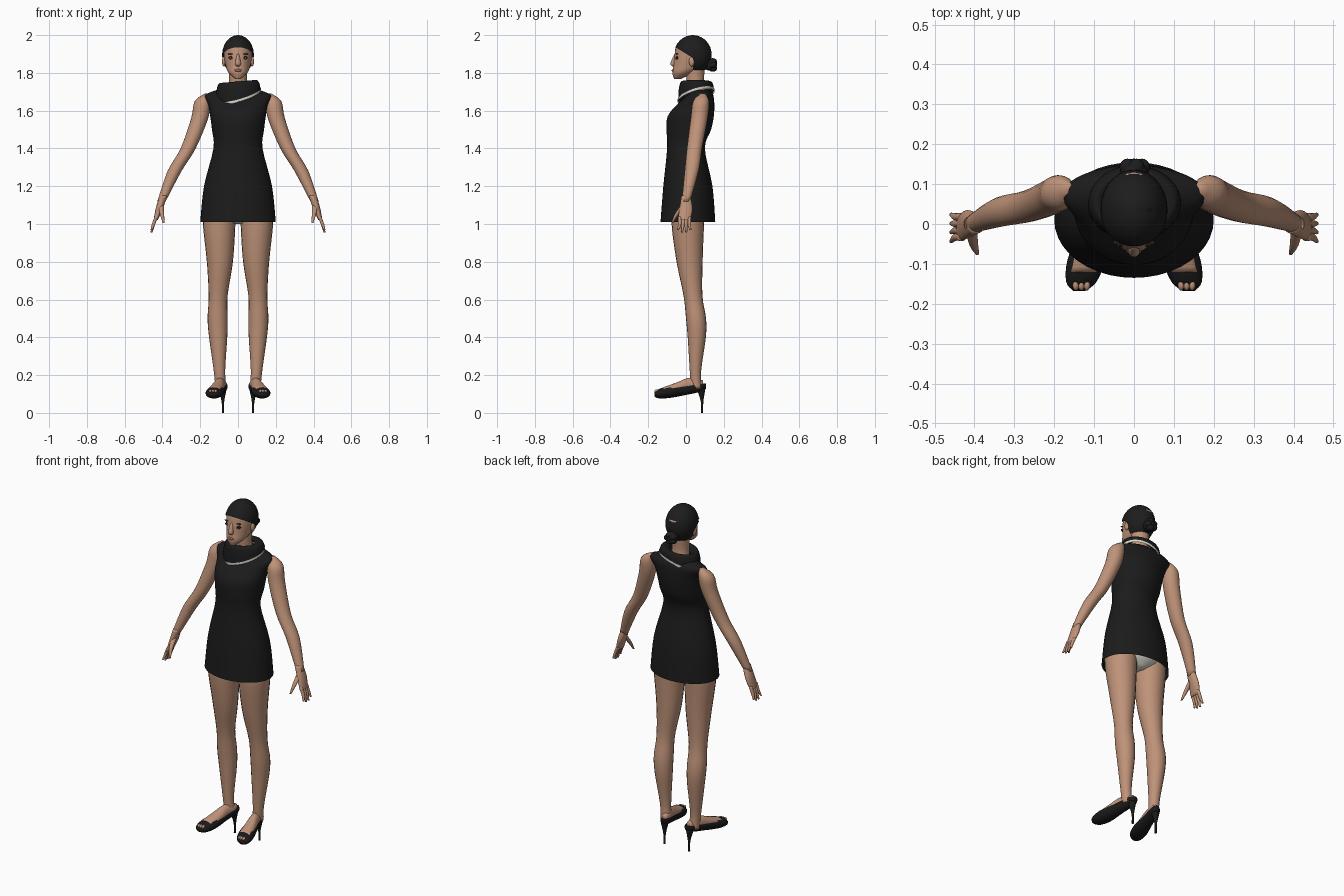
import bpy, bmesh
from math import sin, cos, pi, radians
from mathutils import Vector

cube = bpy.data.objects.get("Cube")
if cube:
    bpy.data.objects.remove(cube, do_unlink=True)


def material(name, red, green, blue):
    mat = bpy.data.materials.new(name)
    mat.diffuse_color = (red, green, blue, 1)
    mat.use_nodes = True
    shader = mat.node_tree.nodes["Principled BSDF"]
    shader.inputs["Base Color"].default_value = mat.diffuse_color
    return mat


SKIN = material("warm_skin", .52, .29, .19)
CLOTH = material("black_cloth", .011, .011, .011)
HAIR = material("black_hair", .013, .012, .012)
LEATHER = material("black_leather", .01, .01, .01)
WHITE = material("off_white", .68, .68, .6)
LIPS = material("lip_brown", .34, .13, .1)
DARK = material("eye_dark", .02, .01, .01)


def finish(name, bm, mat):
    bmesh.ops.recalc_face_normals(bm, faces=bm.faces)
    for face in bm.faces:
        face.smooth = True
    mesh = bpy.data.meshes.new(name)
    bm.to_mesh(mesh)
    bm.free()
    mesh.materials.append(mat)
    bpy.context.collection.objects.link(bpy.data.objects.new(name, mesh))


def skin_rows(rows, closed=True, capped=()):
    """Join rows of points with quads; capped lists the rows to fill."""
    bm = bmesh.new()
    grid = [[bm.verts.new(point) for point in row] for row in rows]
    count = len(grid[0])
    for low, high in zip(grid, grid[1:]):
        for i in range(count if closed else count - 1):
            j = (i + 1) % count
            bm.faces.new((low[i], low[j], high[j], high[i]))
    for index in capped:
        bm.faces.new(grid[index])
    return bm


def smooth_rings(rings, steps=4):
    """Catmull-Rom interpolation between the given rings."""
    padded = [rings[0], *rings, rings[-1]]
    result = []
    for group in zip(padded, padded[1:], padded[2:], padded[3:]):
        for k in range(steps):
            t = k / steps
            result.append([b + t / 2 * (c - a + t * (2*a - 5*b + 4*c - d + t * (3*(b - c) + d - a)))
                           for a, b, c, d in zip(*group)])
    return result + [rings[-1]]


def loft(rings, axis="Z", side=1, segments=28, capped=(0, -1)):
    """Rings are (position on axis, two centres, two radii)."""
    rows = []
    for along, centre_u, centre_v, radius_u, radius_v in smooth_rings(rings):
        row = []
        for i in range(segments):
            angle = 2 * pi * i / segments
            u = side * (centre_u + radius_u * cos(angle))
            v = centre_v + radius_v * sin(angle)
            row.append((u, v, along) if axis == "Z" else (u, along, v))
        rows.append(row)
    return skin_rows(rows, capped=capped)


def torso_part(name, mat, rings, **options):
    """Centred part; rings are (z, y, half width, half depth)."""
    finish(name, loft([(z, 0, y, wide, deep) for z, y, wide, deep in rings], **options), mat)


def limb(name, mat, rings, side=1):
    """Round part; rings are (z, x, y, radius)."""
    finish(name, loft([(z, x, y, r, r) for z, x, y, r in rings], side=side, segments=20), mat)


def foot_part(rings, lift=0, side=1):
    """Part along the splayed, sloping foot; rings are (y, half width, half height)."""
    return loft([(y, .1 - .22 * y, .126 + .17 * y + lift, wide, high) for y, wide, high in rings],
                axis="Y", side=side)


def ellipsoid(centre, radii, segments=16):
    bm = bmesh.new()
    bmesh.ops.create_uvsphere(bm, u_segments=segments, v_segments=segments // 2, radius=1)
    for vert in bm.verts:
        vert.co = Vector(c + r * k for c, r, k in zip(centre, radii, vert.co))
    return bm


def cut(bm, point, normal):
    bmesh.ops.bisect_plane(bm, geom=bm.verts[:] + bm.edges[:] + bm.faces[:],
                           plane_co=point, plane_no=normal)


def drop_faces(bm, rule):
    doomed = [face for face in bm.faces if rule(face.calc_center_median())]
    bmesh.ops.delete(bm, geom=doomed, context="FACES")


# Dress, open at the hem
torso_part("dress", CLOTH, [
    (1.01, .01, .2, .145), (1.2, .01, .18, .13), (1.4, 0, .13, .1), (1.5, .015, .138, .118),
    (1.57, .025, .147, .122), (1.63, .05, .157, .1), (1.68, .075, .178, .07), (1.71, .08, .11, .05)],
    segments=40, capped=[-1])


# Cowl collar with a slanted lower edge, rolling inwards at the rim
def collar_point(angle, t, grow=1, lift=0):
    edge = 1.68 + .043 * cos(angle - radians(40))
    rim = 1.755 + .008 * cos(angle)
    radius = grow * (.118 - .055 * t * t)
    return (radius * cos(angle), .053 + .8 * radius * sin(angle),
            edge + (rim - edge) * sin(.75 * pi * t) + lift)


turn = [2 * pi * i / 40 for i in range(40)]
finish("collar", skin_rows([[collar_point(a, k / 8) for a in turn] for k in range(9)]), CLOTH)
span = [radians(7.3 * i) for i in range(-20, 21)]
finish("collar_trim", skin_rows([[collar_point(a, 0, 1.03, lift) for a in span]
                                 for lift in (-.007, .007)], closed=False), WHITE)

# Underwear, neck and head
torso_part("underwear", WHITE, [(1, .02, .03, .05), (1.06, .02, .14, .1), (1.2, .01, .15, .1)])
torso_part("neck", SKIN, [(1.66, .07, .07, .05), (1.74, .05, .048, .046), (1.83, .05, .05, .05)])
torso_part("head", SKIN, [
    (1.768, -.045, .015, .018), (1.8, -.015, .05, .057), (1.84, .02, .066, .087),
    (1.9, .035, .075, .095), (1.95, .037, .066, .083), (1.99, .037, .01, .01)])

# Face
limb("nose", SKIN, [(1.835, 0, -.06, .01), (1.85, 0, -.068, .015), (1.9, 0, -.055, .006)])
finish("lips", ellipsoid((0, -.067, 1.813), (.02, .009, .008)), LIPS)
for side, tag in ((1, "left_"), (-1, "right_")):
    for part, mat, (x, y, z), radii in (
            ("eyelashes", DARK, (.034, -.047, 1.88), (.017, .008, .009)),
            ("eye", WHITE, (.034, -.05, 1.878), (.011, .007, .005)),
            ("iris", DARK, (.034, -.053, 1.878), (.005, .005, .005)),
            ("eyebrow", DARK, (.036, -.047, 1.9), (.018, .007, .003)),
            ("ear", SKIN, (.075, .03, 1.86), (.01, .015, .026))):
        finish(tag + part, ellipsoid((side * x, y, z), radii), mat)

# Hair cap trimmed along the hairline
skull = Vector((0, .036, 1.895))
hair = ellipsoid(skull, (.084, .1, .105), 40)
brow = Vector((0, -.057, 1.936))
hairline = Vector((0, .6, 1))
nape = Vector((0, 0, 1.815))
cut(hair, brow, hairline)
cut(hair, skull, (0, 1, 0))
cut(hair, nape, (0, 0, 1))
drop_faces(hair, lambda c: c.z < nape.z or (c.y < skull.y and (c - brow).dot(hairline) < 0))
finish("hair_cap", hair, HAIR)

# Coiled bun
finish("bun", ellipsoid((0, .128, 1.845), (.036, .036, .034)), HAIR)
for i in range(5):
    angle = 2 * pi * i / 5
    finish("bun_coil", ellipsoid((.02 * cos(angle), .142, 1.842 + .02 * sin(angle)),
                                 (.02, .022, .017)), HAIR)

# Limbs and shoes, once per side
for side, tag in ((1, "left_"), (-1, "right_")):
    limb(tag + "arm", SKIN, [
        (1.69, .165, .09, .012), (1.65, .187, .08, .042), (1.56, .203, .07, .045),
        (1.4, .264, .045, .04), (1.28, .336, .03, .037), (1.12, .405, 0, .022)], side)
    finish(tag + "palm", loft([(1.15, .395, 0, .021, .024), (1.08, .417, 0, .019, .035),
                               (1.02, .436, -.01, .011, .033)], side=side), SKIN)
    for i in range(4):
        y = .018 - .017 * i
        tip = .95 + .012 * abs(i - 1.5)
        limb(tag + "finger", SKIN, [(1.04, .431, y, .01), (1, .447, y, .009),
                                    (tip, .458, 1.3 * y, .005)], side)
    limb(tag + "thumb", SKIN, [(1.1, .408, -.012, .015), (1.05, .402, -.05, .011),
                               (1.005, .393, -.073, .005)], side)

    limb(tag + "leg", SKIN, [
        (1.12, .1, .02, .085), (1, .1, .01, .086), (.8, .096, .019, .069), (.62, .105, .037, .05),
        (.5, .108, .053, .053), (.4, .105, .057, .048), (.22, .098, .05, .03),
        (.13, .09, .055, .03)], side)
    finish(tag + "foot", foot_part([(-.12, .034, .016), (-.05, .034, .028), (.01, .028, .042),
                                    (.06, .026, .03), (.09, .015, .015)], .015, side), SKIN)

    # Pump with an open top, peep toes and a stiletto heel
    shoe = foot_part([(-.168, .015, .01), (-.145, .038, .024), (-.09, .047, .032), (0, .034, .031),
                      (.08, .028, .027), (.105, .012, .016)], side=side)
    collar = Vector((0, .1, .156))
    slope = Vector((0, -.15, 1))
    vamp = Vector((0, -.078, 0))
    cut(shoe, collar, slope)
    cut(shoe, vamp, (0, 1, 0))
    drop_faces(shoe, lambda c: c.y > vamp.y and (c - collar).dot(slope) > 0)
    finish(tag + "shoe", shoe, LEATHER)
    for i in range(3):
        finish(tag + "toe", ellipsoid((side * (.118 + .014 * i), -.153, .115), (.008, .014, .01)), SKIN)
    limb(tag + "heel", LEATHER, [(0, .08, .085, .006), (.06, .08, .085, .007),
                                 (.13, .082, .08, .023)], side)
